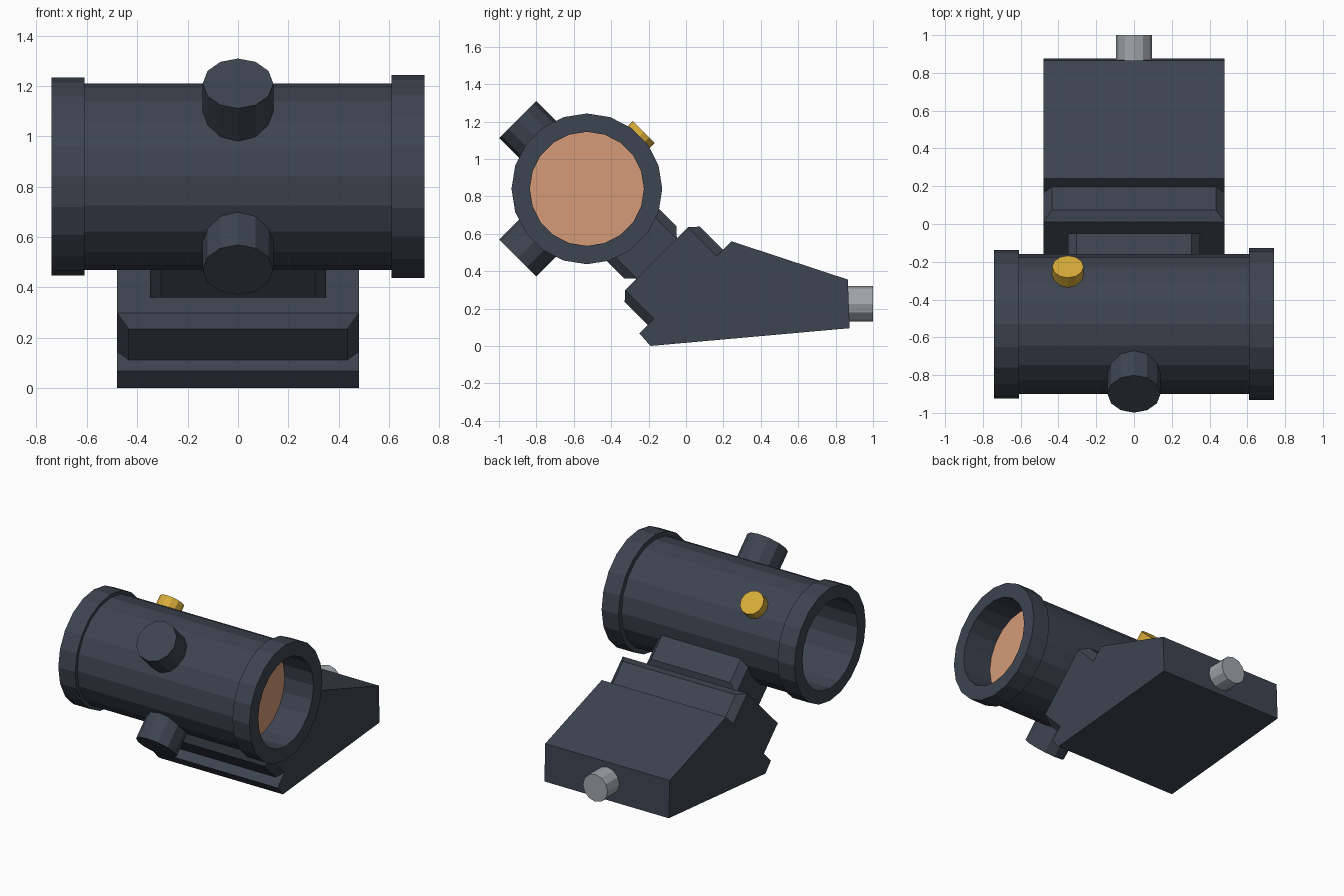
import bpy, bmesh
from math import sin, cos, tau, sqrt
from mathutils import Vector

if "Cube" in bpy.data.objects:
    bpy.data.objects.remove(bpy.data.objects["Cube"])

AXIS_Y, AXIS_Z = -0.53, 0.84      # centre line of the tube
S = 1 / sqrt(2)


def material(name, r, g, b):
    m = bpy.data.materials.new(name)
    m.use_nodes = True
    m.diffuse_color = (r, g, b, 1)
    m.node_tree.nodes["Principled BSDF"].inputs["Base Color"].default_value = (r, g, b, 1)
    return m


dark = material("dark slate", 0.047, 0.058, 0.08)
peach = material("peach glass", 0.66, 0.33, 0.19)
gold = material("gold", 0.68, 0.41, 0.04)
silver = material("silver", 0.36, 0.38, 0.40)


def finish(bm, name, mat):
    bmesh.ops.recalc_face_normals(bm, faces=bm.faces)
    mesh = bpy.data.meshes.new(name)
    bm.to_mesh(mesh)
    bm.free()
    mesh.materials.append(mat)
    ob = bpy.data.objects.new(name, mesh)
    bpy.context.collection.objects.link(ob)
    return ob


def tilted(u, v):
    """Point in the 45 degree mount frame: u away from the tube, v across."""
    return (AXIS_Y + (u + v) * S, AXIS_Z + (v - u) * S)


def prism(name, profile, half_width, mat, inset=0.0, inset_ids=()):
    """Extrude a y-z profile along x; chosen points get narrower ends."""
    bm = bmesh.new()
    rings = []
    for side in (-1, 1):
        rings.append([bm.verts.new((side * (half_width - (inset if i in inset_ids else 0)), y, z))
                      for i, (y, z) in enumerate(profile)])
    n = len(profile)
    for i in range(n):
        j = (i + 1) % n
        bm.faces.new((rings[0][i], rings[0][j], rings[1][j], rings[1][i]))
    for ring in rings:
        face = bm.faces.new(ring)
        if inset_ids:
            bmesh.ops.triangulate(bm, faces=[face])
    return finish(bm, name, mat)


def lathe(name, profile, origin, direction, up, sides, mat, closed=False):
    """Revolve (distance, radius) pairs about a direction."""
    d, up = Vector(direction).normalized(), Vector(up).normalized()
    side = d.cross(up)
    bm = bmesh.new()
    rings = [[bm.verts.new(Vector(origin) + d * t
                           + r * (up * cos(tau * k / sides) + side * sin(tau * k / sides)))
              for k in range(sides)] for t, r in profile]
    pairs = list(zip(rings, rings[1:]))
    if closed:
        pairs.append((rings[-1], rings[0]))
    else:
        bm.faces.new(rings[0])
        bm.faces.new(rings[-1])
    for a, b in pairs:
        for k in range(sides):
            j = (k + 1) % sides
            bm.faces.new((a[k], a[j], b[j], b[k]))
    return finish(bm, name, mat)


# Hollow tube with a raised collar at each end
tube_profile = [(-0.74, 0.305), (-0.74, 0.393), (-0.61, 0.393), (-0.61, 0.37),
                (0.61, 0.37), (0.61, 0.403), (0.74, 0.403), (0.74, 0.305)]
centre = (0, AXIS_Y, AXIS_Z)
lathe("sight_tube", tube_profile, centre, (1, 0, 0), (0, 0, 1), 20, dark, closed=True)

# Recessed lens
lathe("lens", [(0.51, 0.306), (0.518, 0.306)], centre, (1, 0, 0), (0, 0, 1), 20, peach)

# Adjustment knobs on the front of the tube
for name, z in (("upper_knob", 1), ("lower_knob", -1)):
    lathe(name, [(0.34, 0.14), (0.523, 0.14)], centre, (0, -1, z), (0, z, 1), 12, dark)

# Small gold knob on the back of the tube
lathe("gold_knob", [(0.34, 0.083), (0.43, 0.083)], (-0.35, AXIS_Y, AXIS_Z),
      (0, 1, 1), (0, -1, 1), 12, gold)

# Riser between tube and base: a core plus a chamfered flange on each side
prism("riser_core", [tilted(u, v) for u, v in
                     ((0.31, -0.15), (0.53, -0.15), (0.53, 0.15), (0.31, 0.15))], 0.35, dark)
for name, s in (("riser_front_flange", -1), ("riser_back_flange", 1)):
    prism(name, [tilted(u, s * v) for u, v in
                 ((0.31, 0.15), (0.53, 0.15), (0.48, 0.198), (0.31, 0.198))],
          0.35, dark, 0.045, (2, 3))

# Wedge base with a clamp jaw and a narrower neck
base = [tilted(0.527, 0.238), tilted(0.527, -0.238), tilted(0.744, -0.238),
        tilted(0.744, -0.348), (-0.19, 0.0), (0.875, 0.095), (0.865, 0.355),
        tilted(0.744, 0.348), tilted(0.744, 0.238)]
prism("wedge_base", base, 0.48, dark)

# Chamfered rails along both sides of the neck
for name, s in (("front_rail", -1), ("back_rail", 1)):
    prism(name, [tilted(u, s * v) for u, v in
                 ((0.527, 0.238), (0.75, 0.238), (0.75, 0.284), (0.57, 0.284))],
          0.48, dark, 0.045, (2, 3))

# Clamp bolt on the back
lathe("clamp_bolt", [(0.84, 0.095), (1.0, 0.095)], (0, 0, 0.225), (0, 1, 0), (0, 0, 1), 12, silver)
